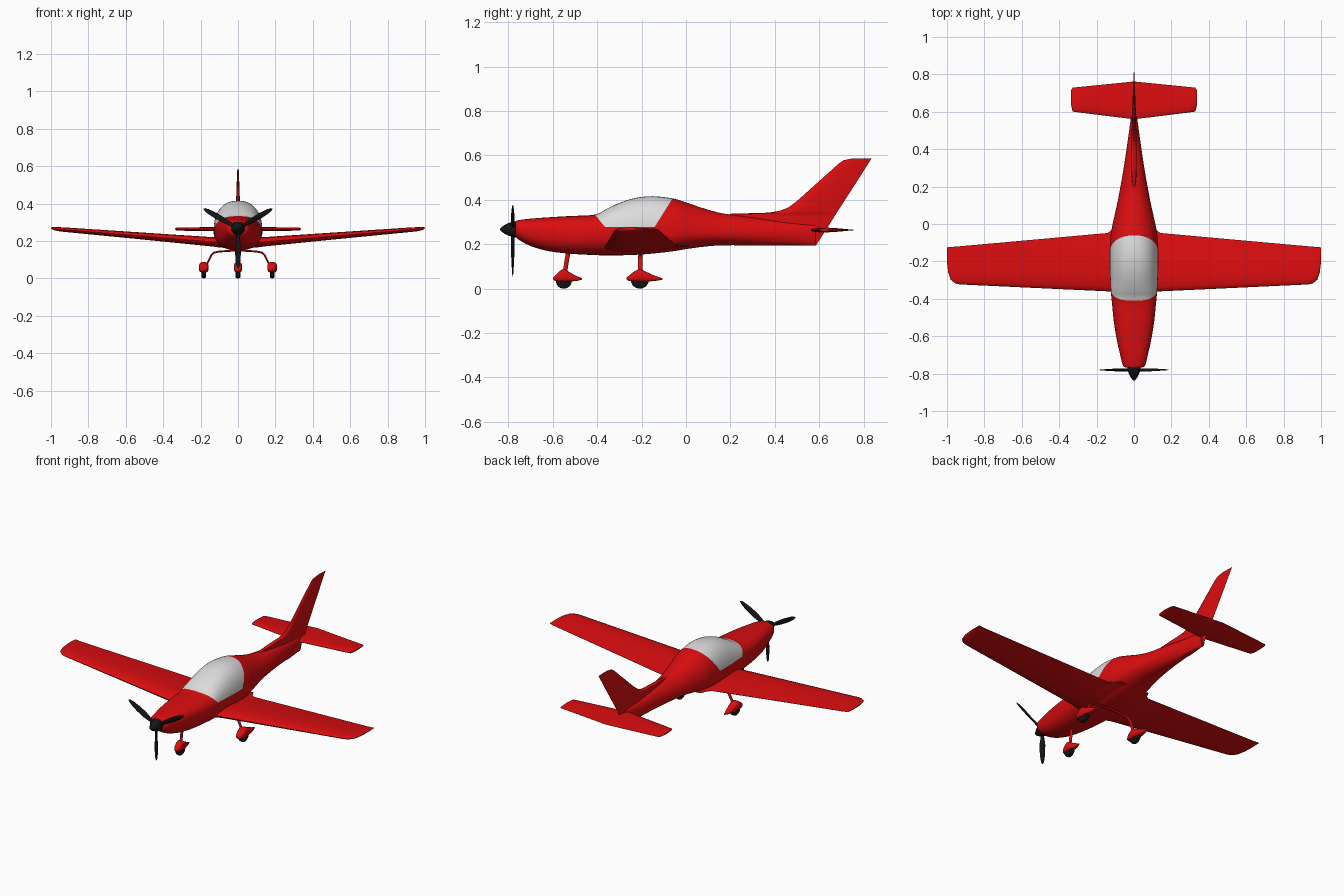
import bpy, bmesh, math
from mathutils import Vector, Matrix

if "Cube" in bpy.data.objects:
    bpy.data.objects.remove(bpy.data.objects["Cube"])


def material(name, col):
    m = bpy.data.materials.new(name)
    m.diffuse_color = (*col, 1)
    m.use_nodes = True
    m.node_tree.nodes["Principled BSDF"].inputs["Base Color"].default_value = m.diffuse_color
    return m


RED = material("red paint", (0.70, 0.004, 0.005))
WHITE = material("pale canopy", (0.72, 0.72, 0.72))
BLACK = material("black", (0.007, 0.007, 0.008))


def finish(name, bm, mats, angle=40):
    bmesh.ops.recalc_face_normals(bm, faces=bm.faces)
    me = bpy.data.meshes.new(name)
    bm.to_mesh(me)
    bm.free()
    ob = bpy.data.objects.new(name, me)
    bpy.context.collection.objects.link(ob)
    for m in mats:
        me.materials.append(m)
    bpy.ops.object.select_all(action='DESELECT')
    ob.select_set(True)
    bpy.context.view_layer.objects.active = ob
    bpy.ops.object.shade_smooth_by_angle(angle=math.radians(angle))
    return ob


def loft(rings, bm=None):
    """Skin a list of equal-length closed rings and cap both ends."""
    bm = bm or bmesh.new()
    vs = [[bm.verts.new(p) for p in r] for r in rings]
    n = len(vs[0])
    for a, b in zip(vs, vs[1:]):
        for i in range(n):
            j = (i + 1) % n
            bm.faces.new((a[i], a[j], b[j], b[i]))
    bm.faces.new(vs[0])
    bm.faces.new(vs[-1])
    return bm


def smooth(st, k=3):
    """Catmull-Rom interpolation through the stations."""
    out = []
    for i in range(len(st) - 1):
        a, b, c, d = st[max(i - 1, 0)], st[i], st[i + 1], st[min(i + 2, len(st) - 1)]
        for s in range(k):
            t = s / k
            out.append([0.5 * (2 * q + (r - p) * t + (2 * p - 5 * q + 4 * r - u) * t * t
                               + (3 * q - p - 3 * r + u) * t ** 3)
                        for p, q, r, u in zip(a, b, c, d)])
    return out + [list(st[-1])]


def body_ring(y, w, zb, zm, zt, n, x=0, count=40):
    ring = []
    for i in range(count):
        a = 2 * math.pi * i / count
        c, s = math.cos(a), math.sin(a)
        px = math.copysign(abs(c) ** (2 / n), c) * w
        pz = math.copysign(abs(s) ** (2 / n), s) * ((zt - zm) if s > 0 else (zm - zb))
        ring.append(Vector((x + px, y, zm + pz)))
    return ring


def foil(le, te, half):
    """Symmetric airfoil as (chord position, thickness) pairs."""
    top = [(0, 0), (.02, .4), (.08, .72), (.2, .96), (.35, 1), (.55, .8), (.8, .38), (1, .03)]
    pts = top + [(u, -t) for u, t in reversed(top[1:])]
    return [(le + (te - le) * u, half * t) for u, t in pts]


def span(stations):
    """Full-span surface from half-span stations (x, z, le, te, half thickness)."""
    full = [(-s[0], *s[1:]) for s in reversed(stations)] + stations
    return loft([[Vector((x, y, z + t)) for y, t in foil(le, te, h)] for x, z, le, te, h in full])


def tube(path, side, a, b, bm=None):
    """Elliptical bar along a path; a is the radius along side, b across it."""
    path, side, rings = [Vector(p) for p in path], Vector(side), []
    for i, p in enumerate(path):
        t = (path[min(i + 1, len(path) - 1)] - path[max(i - 1, 0)]).normalized()
        n = t.cross(side).normalized()
        rings.append([p + side * a * math.cos(k * math.pi / 6) + n * b * math.sin(k * math.pi / 6)
                      for k in range(12)])
    return loft(rings, bm)


# Fuselage: y, half width, bottom, widest height, top, squareness
body = [(-.768, .045, .237, .268, .303, 2.2), (-.755, .060, .222, .268, .308, 2.3),
        (-.70, .074, .192, .262, .315, 2.4), (-.62, .092, .169, .255, .321, 2.5),
        (-.52, .108, .157, .25, .327, 2.5), (-.41, .119, .151, .25, .333, 2.5),
        (-.36, .124, .150, .25, .358, 2.4), (-.30, .127, .150, .25, .386, 2.3),
        (-.23, .130, .152, .25, .408, 2.3), (-.15, .130, .158, .25, .416, 2.3),
        (-.06, .125, .168, .25, .406, 2.2), (0, .114, .178, .25, .388, 2.1),
        (.09, .094, .190, .25, .358, 2), (.17, .078, .195, .25, .338, 2),
        (.30, .055, .195, .25, .322, 2), (.45, .033, .195, .25, .300, 2),
        (.585, .014, .195, .25, .285, 2)]
bm = loft([body_ring(*s) for s in smooth(body)])

# Canopy: cut the fuselage skin along the three window edges and colour the inside
edges = [((0, -.365, .278), (0, 0, 1)),
         ((0, -.41, .333), (0, .055, .045)),
         ((0, -.058, .41), (0, -.13, .082))]
for co, no in edges:
    bmesh.ops.bisect_plane(bm, geom=bm.verts[:] + bm.edges[:] + bm.faces[:],
                           plane_co=co, plane_no=no, dist=1e-5)
for f in bm.faces:
    c = f.calc_center_median()
    if all((c - Vector(co)).dot(Vector(no)) > 0 for co, no in edges):
        f.material_index = 1
finish("fuselage_and_canopy", bm, [RED, WHITE])

# Main wing with dihedral, root fillet and rounded tips
wing = [(0, .186, -.375, .01, .026), (.10, .192, -.370, .005, .027), (.118, .194, -.363, -.030, .026),
        (.14, .196, -.360, -.048, .025), (.55, .230, -.341, -.085, .018),
        (.93, .261, -.323, -.119, .012), (.955, .263, -.318, -.121, .011),
        (.98, .266, -.298, -.123, .009), (.993, .268, -.260, -.124, .006), (1.0, .269, -.205, -.126, .002)]
finish("wing", span(wing), [RED])

# Horizontal tail
tail = [(0, .264, .560, .762, .011), (.30, .264, .597, .732, .009),
        (.328, .264, .601, .729, .008), (.336, .264, .635, .715, .003)]
finish("tailplane", span(tail), [RED])

# Fin with swept dorsal fillet: z, leading edge, trailing edge, half thickness
fin = [(.196, .40, .586, .012), (.27, .26, .634, .014), (.325, .17, .668, .014), (.337, .20, .676, .013),
       (.342, .37, .679, .013), (.350, .42, .684, .012), (.365, .46, .694, .012), (.395, .50, .713, .011),
       (.48, .595, .768, .008), (.565, .690, .822, .005), (.578, .71, .831, .004), (.585, .745, .835, .002)]
finish("fin", loft([[Vector((t, y, z)) for y, t in foil(le, te, h)] for z, le, te, h in fin]), [RED])

# Spinner
HUB = Vector((0, -.78, .267))
nose = [(-.838, .002), (-.832, .009), (-.818, .019), (-.80, .028), (-.78, .035), (-.755, .037)]
finish("spinner", loft([body_ring(y, r, HUB.z - r, HUB.z, HUB.z + r, 2, count=24) for y, r in nose]), [BLACK])

# Three twisted propeller blades: radius, half chord, half thickness, twist
blade = [(.01, .008, .007, 50), (.045, .010, .006, 40), (.09, .016, .004, 28),
         (.14, .016, .003, 20), (.185, .012, .002, 15), (.205, .007, .0015, 13), (.212, .002, .001, 12)]
bm = bmesh.new()
for k in range(3):
    spin = Matrix.Rotation(math.radians(180 + 120 * k), 3, 'Y')
    rings = []
    for r, c, t, tw in blade:
        twist = Matrix.Rotation(math.radians(tw), 3, 'Z')
        rings.append([HUB + spin @ (twist @ Vector((c * math.cos(a * math.pi / 6),
                                                   t * math.sin(a * math.pi / 6), 0)) + Vector((0, 0, r)))
                      for a in range(12)])
    loft(rings, bm)
finish("propeller", bm, [BLACK])

# Wheels with streamlined covers: y offset, half width, bottom, top
cover = [(-.060, .004, .042, .050), (-.052, .014, .036, .056), (-.035, .022, .033, .070),
         (-.005, .026, .031, .088), (.020, .025, .031, .080), (.050, .019, .033, .066),
         (.080, .011, .036, .054), (.103, .003, .041, .047)]


def wheel(name, x, y, sx, sy, radius):
    rings = [body_ring(y + dy * sy, w * sx, b, (b + t) / 2, t, 3, x, 20) for dy, w, b, t in smooth(cover, 2)]
    finish(name + "_wheel_cover", loft(rings), [RED])
    bm = bmesh.new()
    rings = []
    for dx, r in ((-.013, .8), (-.009, .96), (0, 1), (.009, .96), (.013, .8)):
        rings.append([Vector((x + dx, y + radius * r * math.cos(a * math.pi / 14),
                              radius + radius * r * math.sin(a * math.pi / 14))) for a in range(28)])
    finish(name + "_wheel", loft(rings, bm), [BLACK])


wheel("nose", 0, -.55, .85, .8, .036)
for s, label in ((-1, "left"), (1, "right")):
    wheel(label, s * .183, -.208, 1, 1, .041)
    leg = [(0, -.205, .150), (.10, -.205, .144), (.128, -.205, .138),
           (.142, -.205, .126), (.152, -.205, .105), (.172, -.207, .065)]
    finish(label + "_main_leg", tube([(s * x, y, z) for x, y, z in leg], (0, 1, 0), .010, .005), [RED])
finish("nose_leg", tube([(0, -.528, .175), (0, -.538, .12), (0, -.547, .06)], (1, 0, 0), .007, .010), [RED])
